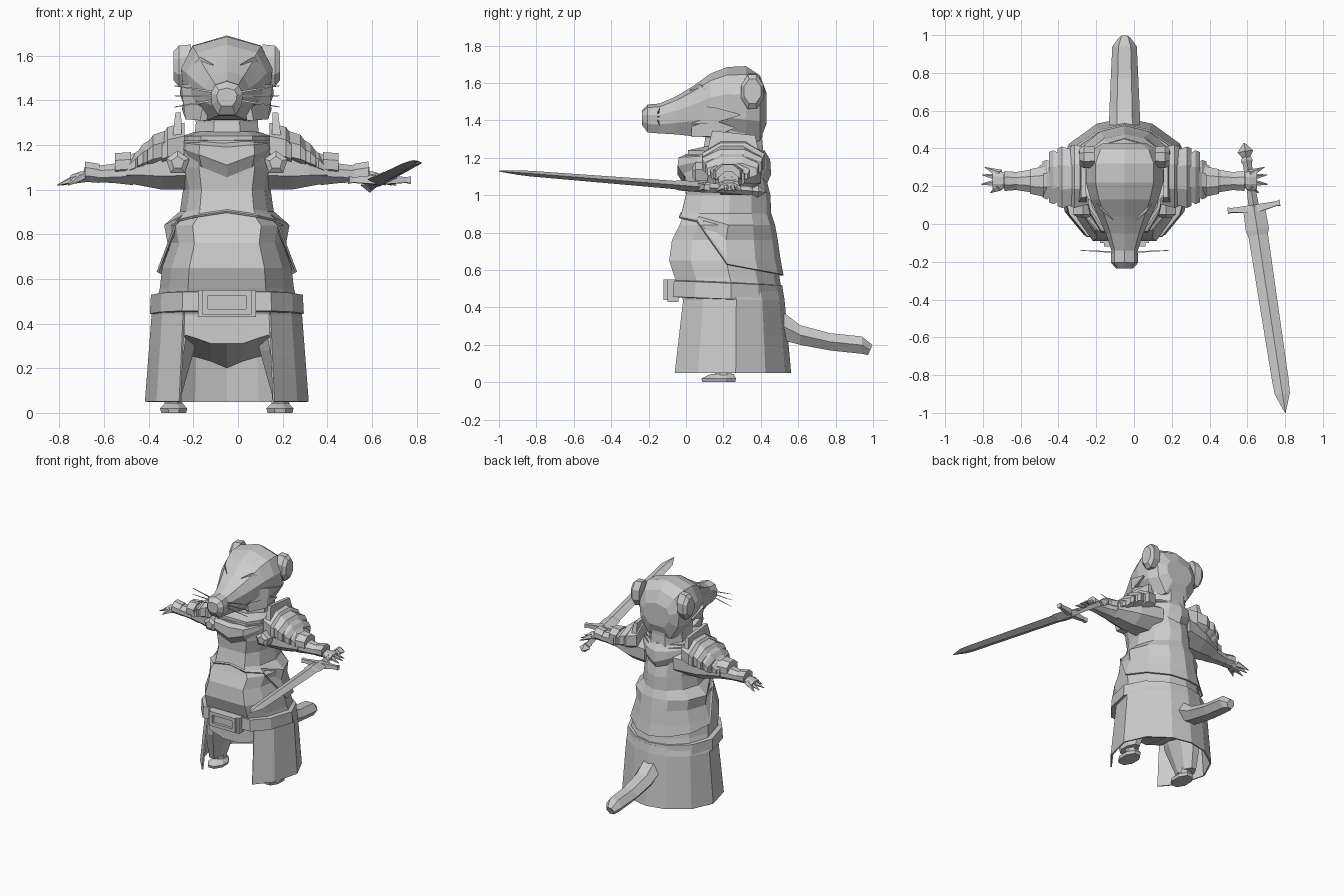
import bpy, bmesh, math
from mathutils import Vector, Matrix

if "Cube" in bpy.data.objects:
    bpy.data.objects.remove(bpy.data.objects["Cube"])

CX = -0.05  # symmetry plane of the figure
grey = bpy.data.materials.new("plain grey")
grey.diffuse_color = (0.6, 0.6, 0.6, 1)
grey.use_nodes = True
grey.node_tree.nodes["Principled BSDF"].inputs["Base Color"].default_value = grey.diffuse_color


def loft(name, rings, mirror=False, closed=True, caps=True, thick=0, matrix=None):
    """Skin a list of equal-sized point rings; x is measured from the symmetry plane."""
    bm = bmesh.new()
    vs = [[bm.verts.new(p) for p in r] for r in rings]
    n = len(rings[0])
    for a, b in zip(vs, vs[1:]):
        for i in range(n if closed else n - 1):
            j = (i + 1) % n
            bm.faces.new((a[i], a[j], b[j], b[i]))
    if caps:
        bm.faces.new(vs[0])
        bm.faces.new(vs[-1])
    bmesh.ops.recalc_face_normals(bm, faces=bm.faces[:])
    me = bpy.data.meshes.new(name)
    bm.to_mesh(me)
    bm.free()
    me.materials.append(grey)
    ob = bpy.data.objects.new(name, me)
    bpy.context.collection.objects.link(ob)
    if matrix:
        ob.matrix_world = matrix
    else:
        ob.location.x = CX
    if mirror:
        ob.modifiers.new("mirror", 'MIRROR').use_clip = False
    if thick:
        m = ob.modifiers.new("thickness", 'SOLIDIFY')
        m.thickness, m.offset = thick, 0
    return ob


def box(name, x0, x1, y0, y1, z0, z1, mirror=False):
    return loft(name, [[(x, y0, z0), (x, y1, z0), (x, y1, z1), (x, y0, z1)] for x in (x0, x1)], mirror)


def oct_x(x, y0, y1, z0, z1, c=0.3):
    """Chamfered rectangle across the x axis."""
    a, b = (y1 - y0) * c, (z1 - z0) * c
    return [(x, y0 + a, z0), (x, y1 - a, z0), (x, y1, z0 + b), (x, y1, z1 - b),
            (x, y1 - a, z1), (x, y0 + a, z1), (x, y0, z1 - b), (x, y0, z0 + b)]


def oct_z(z, x, y, rx, ry):
    return [(x + rx * math.cos(math.pi * (k + .5) / 4), y + ry * math.sin(math.pi * (k + .5) / 4), z)
            for k in range(8)]


def spike(name, p, q, r, n=4, tip=0.002, mirror=True):
    p, q = Vector(p), Vector(q)
    rot = (q - p).to_track_quat('Z', 'Y')
    ring = lambda c, s: [c + rot @ Vector((s * math.cos(2 * math.pi * k / n), s * math.sin(2 * math.pi * k / n), 0))
                         for k in range(n)]
    return loft(name, [ring(p, r), ring(q, tip)], mirror)


# Robe outline: half section from back to front, and the size at each height
HALF = [(0, 1), (.4, .9), (.8, .56), (1, .05), (.86, -.6), (.58, -1), (0, -1)]
FULL = HALF + [(-x, y) for x, y in HALF[-2:0:-1]]
OPEN = HALF[5::-1] + [(-x, y) for x, y in HALF[1:6]]
SIZE = [(.05, .36, -.055, .555), (.44, .33, -.01, .52), (.56, .3, -.06, .5), (.65, .29, -.09, .49),
        (.76, .25, -.075, .475), (.84, .265, -.035, .46), (.9, .195, -.01, .44), (1.0, .18, .015, .435),
        (1.1, .2, .01, .41), (1.24, .2, .01, .41)]


def robe_point(f, z, grow=0):
    for a, b in zip(SIZE, SIZE[1:]):
        if z <= b[0]:
            break
    t = (z - a[0]) / (b[0] - a[0])
    w, y0, y1 = [a[k] + (b[k] - a[k]) * t for k in (1, 2, 3)]
    return (f[0] * (w + grow), (y0 + y1) / 2 + f[1] * ((y1 - y0) / 2 + grow), z)


def robe_ring(shape, z, grow=0):
    return [robe_point(f, z, grow) for f in shape]


# Robe: body, open-fronted skirt, jacket with stepped hem
loft("robe_body", [robe_ring(FULL, s[0]) for s in SIZE[1:]] + [[(.14 * f[0], .25 + .15 * f[1], 1.26) for f in FULL]])
loft("robe_skirt", [robe_ring(OPEN, z, .002) for z in (.05, .25, .44, .5)], closed=False, caps=False, thick=.01)
HEM = [.57, .58, .6, .63, .86, .88, .9]
HEMS = HEM + HEM[-2:0:-1]
rows = [[robe_point(f, h, .018) for f, h in zip(FULL, HEMS)]]
for k, z in enumerate((.66, .76, .84, .9, 1.0, 1.1, 1.22)):
    rows.append([robe_point(f, max(z, h + .008 * (k + 1)), .011) for f, h in zip(FULL, HEMS)])
loft("jacket", rows, caps=False, thick=.01)


# Pointed collar over chest and back
def collar_ring(w, y0, y1, z, v):
    return [(f[0] * w, (y0 + y1) / 2 + f[1] * (y1 - y0) / 2, z + v * abs(f[0])) for f in FULL]


loft("collar", [collar_ring(.195, -.01, .43, 1.055, .08), collar_ring(.215, -.045, .455, 1.11, .08),
                collar_ring(.21, -.04, .45, 1.19, .02), collar_ring(.16, .05, .42, 1.24, 0)])


# Belt and buckle
def belt_ring(z, g):
    return [(f[0] * (.33 + g), .225 + f[1] * (.28 + g), z - .012 * f[1]) for f in FULL]


loft("belt", [belt_ring(.44, -.03), belt_ring(.445, .015), belt_ring(.53, .01), belt_ring(.535, -.03)])
box("buckle", -.13, .13, -.1, -.04, .43, .55)
for z in (.44, .525):
    box("buckle_bar", -.11, .11, -.12, -.09, z, z + .025)
box("buckle_side", .085, .11, -.12, -.09, .44, .55, True)

# Trousers, ankles, feet
loft("trouser_seat", [[(x, -.005, .46), (x, -.01, b), (x, .34, c), (x, .44, .28), (x, .44, .46)]
                      for x, b, c in ((-.19, .35, .26), (-.14, .335, .25), (-.07, .31, .23), (0, .31, .2),
                                      (.07, .31, .23), (.14, .335, .25), (.19, .35, .26))])
loft("trouser_leg", [oct_z(.44, .2, .22, .085, .2), oct_z(.28, .225, .2, .085, .17),
                     oct_z(.06, .255, .2, .05, .09)], True)
loft("ankle", [oct_z(.08, .24, .2, .04, .045), oct_z(.02, .24, .2, .045, .05)], True)
loft("foot", [oct_z(0, .238, .175, .06, .095), oct_z(.02, .238, .175, .066, .1),
              oct_z(.045, .238, .195, .04, .065)], True)

# Tail
TAIL = [(.45, .083, .27, .43), (.5, .083, .23, .39), (.61, .08, .2, .305), (.77, .073, .17, .262),
        (.94, .065, .152, .245)]
HEX = ((-.5, -1), (.5, -1), (1, 0), (.5, 1), (-.5, 1), (-1, 0))
loft("tail", [[(a * w, y, (b + t) / 2 + c * (t - b) / 2) for a, c in HEX] for y, w, b, t in TAIL]
     + [[(a * .032, .985 + c * .012, .172 + c * .027) for a, c in HEX]])

# Head lofted from nose to nape: y, half width, bottom, top
HEAD = [(-.235, .045, 1.375, 1.455), (-.205, .072, 1.335, 1.485), (-.14, .07, 1.33, 1.49),
        (-.05, .1, 1.325, 1.53), (.04, .14, 1.315, 1.585), (.13, .18, 1.31, 1.65), (.22, .205, 1.3, 1.685),
        (.32, .205, 1.28, 1.69), (.395, .17, 1.29, 1.64), (.43, .11, 1.38, 1.55)]
FACE = [(0, 1), (.75, .78), (1, .25), (.93, -.4), (.55, -1)]
FACE = FACE + [(-x, z) for x, z in FACE[:0:-1]]
loft("head", [[(x * w, y, (a + b) / 2 + z * (b - a) / 2) for x, z in FACE] for y, w, a, b in HEAD])
loft("neck", [oct_z(1.2, 0, .25, .16, .18), oct_z(1.3, 0, .255, .15, .165), oct_z(1.4, 0, .26, .17, .165)])
loft("ear", [oct_x(.16, .3, .41, 1.47, 1.65), oct_x(.215, .295, .415, 1.46, 1.645),
             oct_x(.238, .31, .4, 1.49, 1.62)], True)
loft("brow", [[(.06, .02, 1.56), (.12, .07, 1.595), (.16, .13, 1.55), (.11, .06, 1.535)],
              [(.06, .05, 1.54), (.12, .12, 1.575), (.14, .15, 1.53), (.1, .1, 1.52)]], True)
# Cheek fur: flat jagged wedges
for z, y, x in ((1.43, .29, .21), (1.36, .26, .2)):
    loft("cheek_tuft", [[(.1, .03, z + .05), (.12, .03, z - .05), (.09, .04, z - .05), (.07, .04, z + .05)],
                        [(x - .005, .15, z + .04), (x - .015, .15, z - .045), (.12, .17, z - .04), (.12, .17, z + .035)],
                        [(x, y, z + .003), (x, y, z - .003), (x - .01, y, z - .003), (x - .01, y, z + .003)]], True)
for z in (1.465, 1.42, 1.37):
    spike("whisker", (.06, -.15, 1.42 + (z - 1.42) * .4), (.235, -.14, z), .006, 3)

# Sleeve, forearm and cuffs
loft("sleeve", [oct_x(.12, .1, .4, 1.0, 1.22), oct_x(.29, .12, .37, 1.0, 1.2),
                oct_x(.37, .13, .34, 1.015, 1.18), oct_x(.45, .15, .31, 1.03, 1.15)], True)
loft("forearm", [oct_x(.42, .15, .305, 1.02, 1.155), oct_x(.51, .17, .285, 1.03, 1.115),
                 oct_x(.64, .19, .265, 1.035, 1.1)], True)
loft("elbow_cuff", [oct_x(.43, .145, .305, 1.06, 1.168), oct_x(.5, .16, .29, 1.055, 1.163)], True)
loft("wrist_cuff", [oct_x(.57, .18, .275, 1.03, 1.115), oct_x(.635, .175, .28, 1.035, 1.126)], True)

# Layered shoulder armour: inner x, outer x, y range, z range
for x0, x1, y0, y1, z0, z1 in ((.19, .29, .085, .42, 1.1, 1.3), (.27, .355, .085, .41, 1.1, 1.265),
                               (.34, .4, .105, .39, 1.09, 1.225), (.385, .435, .13, .34, 1.08, 1.185)):
    loft("shoulder_plate", [oct_x(x0, y0 + .02, y1 - .02, z0, z1), oct_x(x1 - .025, y0, y1, z0 - .01, z1 - .02),
                            oct_x(x1, y0 + .01, y1 - .01, z0 - .01, z1 - .055)], True)
loft("neck_guard", [[(.2, .1, 1.18), (.25, .1, 1.18), (.25, .4, 1.18), (.2, .4, 1.18)],
                    [(.205, .14, 1.345), (.23, .14, 1.345), (.23, .37, 1.32), (.205, .37, 1.32)]], True)
loft("shoulder_stud", [[(.22 + r * math.sin(2 * math.pi * k / 5), y, 1.12 + r * math.cos(2 * math.pi * k / 5))
                        for k in range(5)] for y, r in ((.12, .055), (.05, .055), (.035, .03))], True)

# Hands with clawed fingers
loft("palm", [oct_x(.62, .195, .265, 1.035, 1.085), oct_x(.66, .18, .28, 1.03, 1.08),
              oct_x(.7, .185, .28, 1.025, 1.065)], True)
for x, y in ((.74, .3), (.755, .26), (.76, .21), (.71, .165)):
    spike("finger", (.66, .23 + (y - .23) * .5, 1.055), (x, y, 1.02), .024, 5)

# Sword, built along local +y then aimed forward out of the hand
d = Vector((.165, -1.08, .085)).normalized()
side = d.cross(Vector((0, 0, 1))).normalized()
up = side.cross(d)
M = Matrix((side, d, up)).transposed().to_4x4()
M.translation = (.635, .088, 1.043)


def diamond(y, w, t):
    return [(-w, y, 0), (0, y, t), (w, y, 0), (0, y, -t)]


loft("blade", [diamond(y, w, t) for y, w, t in ((0, .058, .028), (.12, .062, .028), (.15, .052, .022),
     (.93, .044, .015), (1.0, .04, .012), (1.104, .002, .002))], matrix=M)
for s in (-1, 1):
    loft("guard", [[(x, y - abs(x) * .1 + .01, z) for y, z in ((-r, -r), (r, -r), (r, r), (-r, r))]
                   for x, r in ((0, .022), (s * .12, .012), (s * .14, .016))], matrix=M)
loft("grip", [diamond(y, w, w) for y, w in ((0, .028), (-.14, .022), (-.24, .024))], matrix=M)
loft("pommel", [diamond(y, w, w * .8) for y, w in ((-.23, .022), (-.25, .032), (-.27, .022), (-.3, .042),
                                                  (-.345, .004))], matrix=M)
